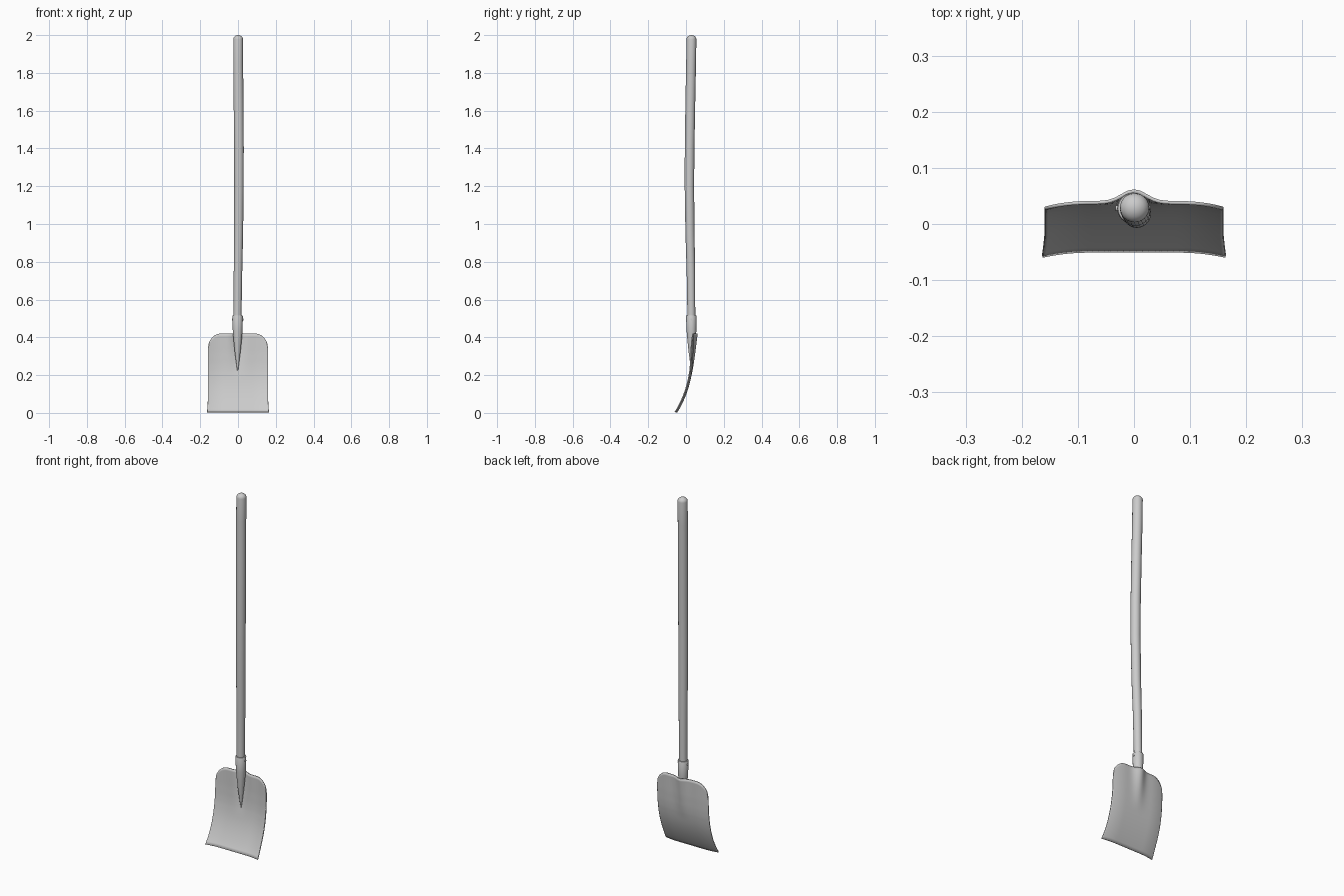
import bpy, bmesh, math
from mathutils import Matrix

if "Cube" in bpy.data.objects:
    bpy.data.objects.remove(bpy.data.objects["Cube"])


def finish(name, bm, angle=40):
    bmesh.ops.recalc_face_normals(bm, faces=bm.faces)
    me = bpy.data.meshes.new(name)
    bm.to_mesh(me)
    bm.free()
    ob = bpy.data.objects.new(name, me)
    bpy.context.collection.objects.link(ob)
    bpy.ops.object.select_all(action='DESELECT')
    bpy.context.view_layer.objects.active = ob
    ob.select_set(True)
    bpy.ops.object.shade_smooth_by_angle(angle=math.radians(angle))
    return ob


def loft(name, rings, sides=24):
    """Round loft through rings of (x, y, z, radius)."""
    bm = bmesh.new()
    loops = []
    for x, y, z, r in rings:
        loops.append([bm.verts.new((x + r * math.cos(2 * math.pi * i / sides),
                                    y + r * math.sin(2 * math.pi * i / sides), z))
                      for i in range(sides)])
    for a, b in zip(loops, loops[1:]):
        for i in range(sides):
            j = (i + 1) % sides
            bm.faces.new((a[i], a[j], b[j], b[i]))
    bm.faces.new(loops[0])
    bm.faces.new(loops[-1])
    return finish(name, bm)


def lerp(table, z):
    for (z0, y0), (z1, y1) in zip(table, table[1:]):
        if z <= z1:
            return y0 + (y1 - y0) * (z - z0) / (z1 - z0)
    return table[-1][1]


# Wooden handle: slightly crooked shaft with a domed end
shaft = [(-.003, .028, .44, .021), (-.002, .028, .55, .021), (0, .026, .75, .0225),
         (.003, .021, .95, .024), (.005, .018, 1.2, .025), (.005, .019, 1.4, .0255),
         (.003, .023, 1.65, .026), (.001, .027, 1.85, .026), (.001, .029, 1.978, .026)]
dome = [(.001, .029, 1.978 + .022 * math.sin(a), .026 * math.cos(a))
        for a in (.3, .6, .9, 1.2, 1.45)]
loft("handle", shaft + dome)

# Socket: collar narrowing to a point on the blade's front
loft("socket", [(-.002, .030, .22, .002), (-.002, .0295, .27, .0085), (-.002, .029, .33, .016),
                (-.002, .029, .39, .022), (-.002, .029, .43, .0255), (-.002, .028, .512, .028),
                (-.002, .028, .515, .0265)])

# Rivet through the collar
bm = bmesh.new()
bmesh.ops.create_cone(bm, cap_ends=True, segments=12, radius1=.005, radius2=.005, depth=.062,
                      matrix=Matrix.Translation((-.002, .028, .495)) @ Matrix.Rotation(math.pi / 2, 4, 'Y'))
finish("rivet", bm)

# Blade: curved sheet with rounded top corners, forward-curled sides and back bulge
curve = [(0, -.051), (.03, -.033), (.06, -.018), (.09, -.005), (.12, .006), (.15, .015),
         (.18, .022), (.22, .029), (.26, .033), (.32, .036), (.42, .038)]
COLS, ROWS = 36, 28
bm = bmesh.new()
grid = []
for i in range(COLS + 1):
    t = -1 + 2 * i / COLS
    s = .55 * t + .45 * math.sin(t * math.pi / 2)
    x = .159 * s
    c = min(1, max(0, abs(x) - .09) / .069)
    top = .34 + .08 * math.sqrt(max(0, 1 - c * c))
    column = []
    for j in range(ROWS + 1):
        z = .004 + (top - .004) * j / ROWS
        y = lerp(curve, z)
        y -= .009 * max(0, (abs(s) - .5) / .5) ** 2
        up = min(1, max(0, (z - .18) / .24))
        y += .021 * up ** 1.3 * math.exp(-(x / .03) ** 2)
        flare = 1 + .03 * max(0, 1 - z / .08) ** 1.5
        column.append(bm.verts.new((x * flare, y, z)))
    grid.append(column)
for a, b in zip(grid, grid[1:]):
    for j in range(ROWS):
        bm.faces.new((a[j], b[j], b[j + 1], a[j + 1]))
blade = finish("blade", bm)
thick = blade.modifiers.new("thickness", 'SOLIDIFY')
thick.thickness = .006
thick.offset = 0
